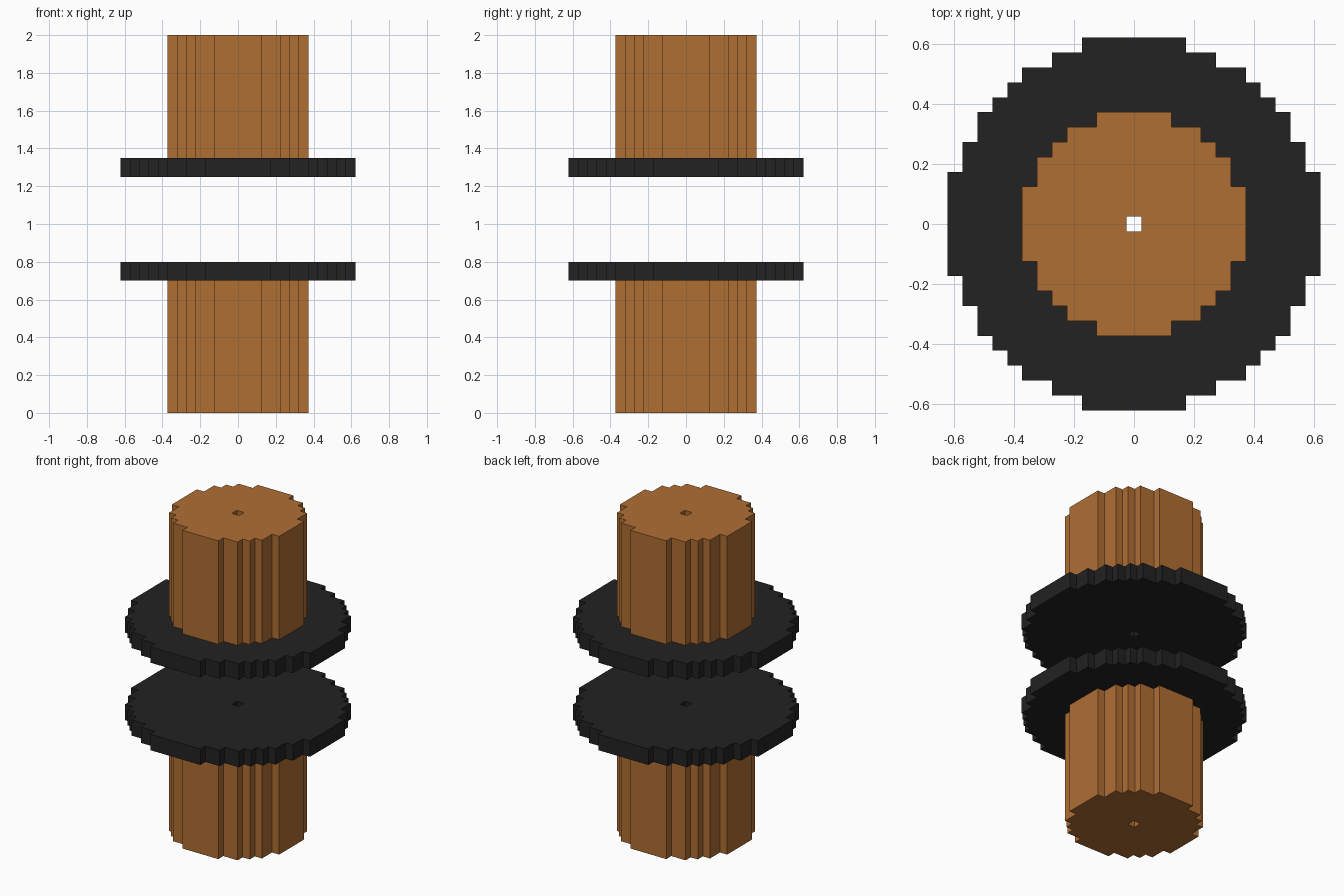
import bpy, bmesh

if "Cube" in bpy.data.objects:
    bpy.data.objects.remove(bpy.data.objects["Cube"])

CELL = 0.0498   # size of one block step in plan


def material(name, rgb):
    m = bpy.data.materials.new(name)
    m.diffuse_color = (*rgb, 1.0)
    m.use_nodes = True
    m.node_tree.nodes["Principled BSDF"].inputs["Base Color"].default_value = m.diffuse_color
    return m


wood = material("orange brown", (0.434, 0.156, 0.034))
black = material("soft black", (0.016, 0.016, 0.016))


def stepped_round(name, steps, z0, z1, mat):
    """Blocky disc with a square centre hole; steps = (x edge, half width) in cells."""
    # upper half of the +x quarter, from the axis out to the diagonal
    upper = []
    for i, (x, w) in enumerate(steps):
        if i:
            upper.append((x, steps[i - 1][1]))
        upper.append((x, w))
    if upper[-1][0] != upper[-1][1]:
        d = upper[-1][1]
        upper.append((d, d))
    quarter = [(x, -y) for x, y in reversed(upper)] + upper
    quarter += [(0.5, 0.5), (0.5, -0.5)]

    bm = bmesh.new()
    for _ in range(4):
        bm.faces.new([bm.verts.new((x * CELL, y * CELL, z0)) for x, y in quarter])
        quarter = [(-y, x) for x, y in quarter]
    bmesh.ops.remove_doubles(bm, verts=bm.verts[:], dist=1e-4)
    ext = bmesh.ops.extrude_face_region(bm, geom=bm.faces[:], use_keep_orig=True)
    top = [g for g in ext["geom"] if isinstance(g, bmesh.types.BMVert)]
    bmesh.ops.translate(bm, verts=top, vec=(0, 0, z1 - z0))
    bmesh.ops.recalc_face_normals(bm, faces=bm.faces[:])

    me = bpy.data.meshes.new(name)
    bm.to_mesh(me)
    bm.free()
    me.materials.append(mat)
    ob = bpy.data.objects.new(name, me)
    bpy.context.collection.objects.link(ob)
    return ob


COLUMN = [(7.5, 2.5), (6.5, 4.5), (5.5, 5.5)]
FLANGE = [(12.5, 3.5), (11.5, 5.5), (10.5, 7.5), (9.5, 8.5)]

# two columns, each ending in a wide flange, with a gap between
stepped_round("lower_column", COLUMN, 0.0, 0.70, wood)
stepped_round("lower_flange", FLANGE, 0.70, 0.80, black)
stepped_round("upper_flange", FLANGE, 1.25, 1.35, black)
stepped_round("upper_column", COLUMN, 1.35, 2.0, wood)
